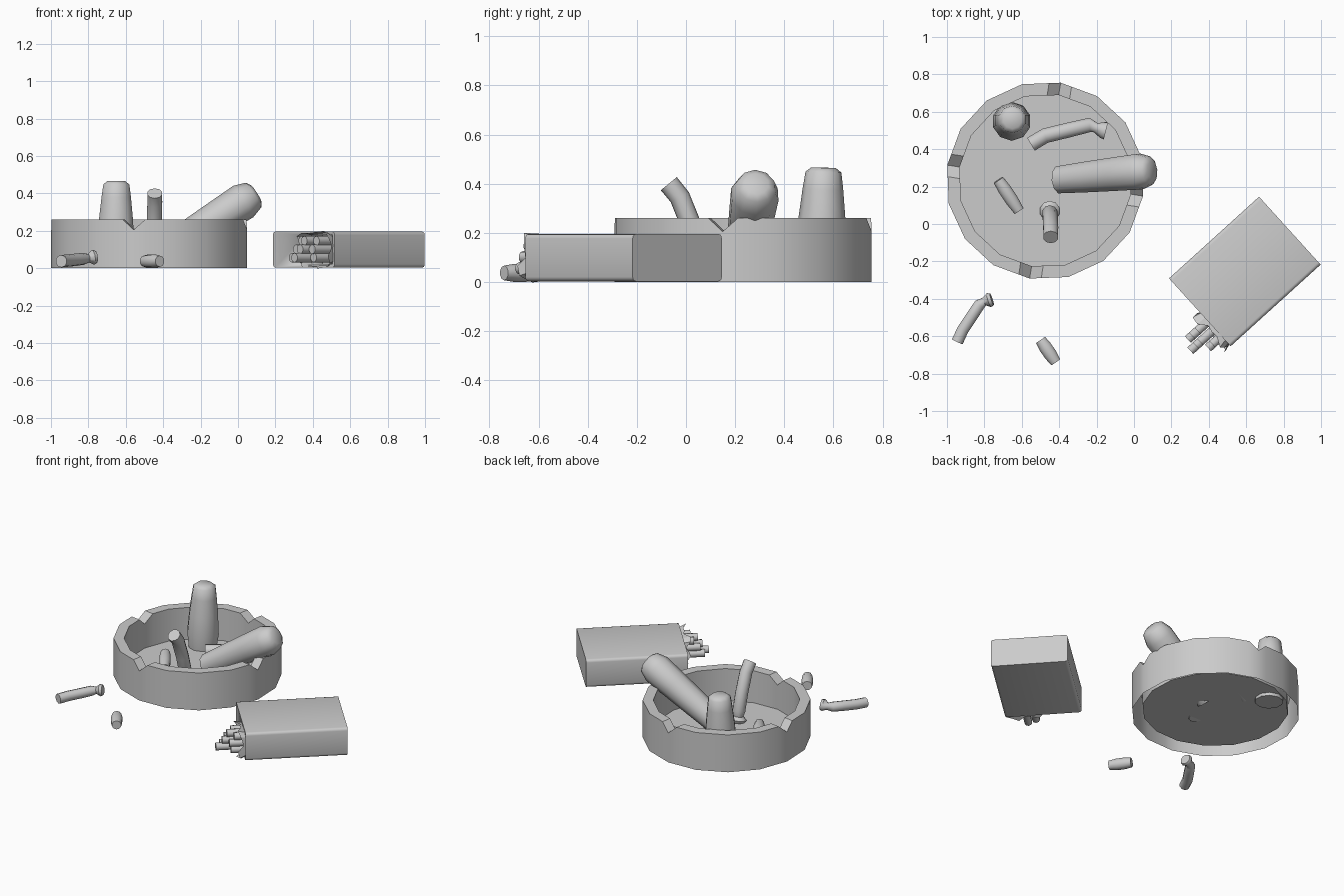
import bpy, bmesh, math, random
from mathutils import Vector, Matrix

if "Cube" in bpy.data.objects:
    bpy.data.objects.remove(bpy.data.objects["Cube"])

random.seed(4)


def make(name, bm, angle=40, matrix=None):
    bmesh.ops.recalc_face_normals(bm, faces=bm.faces)
    me = bpy.data.meshes.new(name)
    bm.to_mesh(me)
    bm.free()
    ob = bpy.data.objects.new(name, me)
    bpy.context.collection.objects.link(ob)
    if matrix:
        ob.matrix_world = matrix
    bpy.ops.object.select_all(action='DESELECT')
    bpy.context.view_layer.objects.active = ob
    ob.select_set(True)
    bpy.ops.object.shade_smooth_by_angle(angle=math.radians(angle))
    return ob


def tube(name, path, sides=10, matrix=None, angle=50):
    """Sweep rings along path; each entry is (x, y, z, width radius, height radius)."""
    bm = bmesh.new()
    pts = [Vector(p[:3]) for p in path]
    rings = []
    for i, p in enumerate(path):
        t = (pts[min(i + 1, len(pts) - 1)] - pts[max(i - 1, 0)]).normalized()
        ref = Vector((0, 0, 1)) if abs(t.z) < 0.8 else Vector((0, 1, 0))
        side = t.cross(ref).normalized()
        up = side.cross(t)
        ring = []
        for k in range(sides):
            a = 2 * math.pi * (k + 0.5) / sides
            ring.append(bm.verts.new(pts[i] + side * math.cos(a) * p[3] + up * math.sin(a) * p[-1]))
        rings.append(ring)
    for a, b in zip(rings, rings[1:]):
        for k in range(sides):
            j = (k + 1) % sides
            bm.faces.new((a[k], a[j], b[j], b[k]))
    bm.faces.new(rings[0])
    bm.faces.new(rings[-1])
    return make(name, bm, angle, matrix)


def along(p, q, profile):
    """Straight path between p and q with (fraction, radius) profile."""
    p, q = Vector(p), Vector(q)
    return [(*p.lerp(q, f), r, r) for f, r in profile]


# Ashtray: 16-sided open-bottomed tray with four V notches in the rim
def rim_points(radius):
    corner = [Vector((-0.475 + radius * math.cos(math.radians(13.5 + 22.5 * k)),
                      0.232 + radius * math.sin(math.radians(13.5 + 22.5 * k)))) for k in range(16)]
    t = 0.062 / (2 * radius * math.sin(math.radians(11.25)))
    out = []
    for k, c in enumerate(corner):
        if k % 4 == 3:
            out += [(*c.lerp(corner[k - 1], t), 0.26), (*c, 0.205),
                    (*c.lerp(corner[(k + 1) % 16], t), 0.26)]
        else:
            out.append((*c, 0.26))
    return out


bm = bmesh.new()
outer, inner = rim_points(0.53), rim_points(0.463)
rows = [[bm.verts.new((x, y, 0)) for x, y, z in outer],
        [bm.verts.new(p) for p in outer],
        [bm.verts.new(p) for p in inner],
        [bm.verts.new((x, y, 0.037)) for x, y, z in inner]]
n = len(outer)
for a, b in zip(rows, rows[1:]):
    for k in range(n):
        j = (k + 1) % n
        bm.faces.new((a[k], a[j], b[j], b[k]))
bm.faces.new(rows[3])
make("ashtray", bm, 30)

# Cigar stubs: one standing, one leaning over the rim
tube("standing_cigar", along((-0.655, 0.545, 0.02), (-0.65, 0.56, 0.465),
     [(0, 0.09), (0.25, 0.104), (0.55, 0.095), (0.8, 0.083), (0.96, 0.073), (1, 0.05)]))
tube("leaning_cigar", along((-0.40, 0.237, 0.085), (0.098, 0.287, 0.40),
     [(0, 0.076), (0.3, 0.086), (0.6, 0.094), (0.86, 0.1), (0.97, 0.078), (1, 0.05)]))

# Crushed butts: bent tube, pinched neck, flared end
tube("upright_butt", [(-0.445, -0.07, 0.4, .042), (-0.445, -0.025, 0.345, .042),
                      (-0.447, 0.025, 0.22, .042), (-0.45, 0.06, 0.11, .042),
                      (-0.45, 0.065, 0.075, .032), (-0.45, 0.07, 0.055, .055),
                      (-0.45, 0.073, 0.038, .045)])
tube("tray_bent_butt", [(-0.55, 0.427, 0.075, .042), (-0.475, 0.472, 0.078, .042),
                        (-0.36, 0.5, 0.08, .042), (-0.235, 0.53, 0.085, .04),
                        (-0.205, 0.515, 0.087, .028), (-0.17, 0.503, 0.085, .045),
                        (-0.15, 0.498, 0.085, .05)])
tube("loose_bent_butt", [(-0.945, -0.63, 0.037, .033), (-0.915, -0.565, 0.04, .033),
                         (-0.865, -0.49, 0.045, .033), (-0.825, -0.43, 0.05, .032),
                         (-0.80, -0.415, 0.053, .023), (-0.775, -0.407, 0.058, .04),
                         (-0.76, -0.402, 0.06, .034)])

# Short butts
short = [(0, 0.031), (0.3, 0.037), (0.65, 0.037), (1, 0.03)]
tube("tray_short_butt", along((-0.725, 0.235, 0.085), (-0.615, 0.07, 0.07), short))
tube("loose_short_butt", along((-0.5, -0.62, 0.037), (-0.418, -0.74, 0.037), short))

# Pack: local +x points out of the open end
place = Matrix.Translation((0.5925, -0.254, 0)) @ Matrix.Rotation(math.radians(222.2), 4, 'Z')


def block(lo, hi):
    bm = bmesh.new()
    bmesh.ops.create_cube(bm, size=1)
    for v in bm.verts:
        v.co = [lo[i] + (v.co[i] + 0.5) * (hi[i] - lo[i]) for i in range(3)]
    return bm


bm = block((-0.325, -0.245, 0.003), (0.325, 0.245, 0.195))
long_edges = [e for e in bm.edges if abs(e.verts[0].co.x - e.verts[1].co.x) > 0.1]
bmesh.ops.bevel(bm, geom=long_edges, offset=0.018, segments=3, affect='EDGES', profile=0.5)
pack = make("pack", bm, 40, place)
cutter = make("pack_opening_cutter", block((0.2, 0.01, 0.022), (0.4, 0.228, 0.176)), 30, place)
cutter.hide_render = True
mod = pack.modifiers.new("opening", 'BOOLEAN')
mod.object = cutter
mod.operation = 'DIFFERENCE'
mod.solver = 'EXACT'
bpy.context.view_layer.update()
bpy.context.view_layer.objects.active = pack
bpy.ops.object.modifier_apply(modifier=mod.name)
bpy.data.objects.remove(cutter)

# Torn foil lip around the opening
bm = bmesh.new()
inner_ring, outer_ring = [], []
for k in range(20):
    a = 2 * math.pi * k / 20
    c, s = math.cos(a), math.sin(a)
    m = max(abs(c), abs(s))
    y, z = c / m, s / m
    inner_ring.append(bm.verts.new((0.3, 0.119 + y * 0.107, 0.099 + z * 0.076)))
    f = random.uniform(1.0, 1.2)
    outer_ring.append(bm.verts.new((random.uniform(0.335, 0.38), 0.119 + y * 0.107 * f,
                                    0.099 + z * 0.085 * f)))
for k in range(20):
    j = (k + 1) % 20
    bm.faces.new((inner_ring[k], inner_ring[j], outer_ring[j], outer_ring[k]))
make("torn_foil", bm, 20, place)

# Cigarettes poking out of the pack
reach = [0.47, 0.5, 0.41, 0.44, 0.46, 0.42, 0.4, 0.43, 0.39]
for i, x in enumerate(reach):
    y, z = 0.065 + 0.053 * (i % 3), 0.056 + 0.045 * (i // 3)
    tube(f"cigarette_{i + 1}", along((0.21, y, z), (x, y, z), [(0, 0.025), (1, 0.025)]),
         matrix=place)
